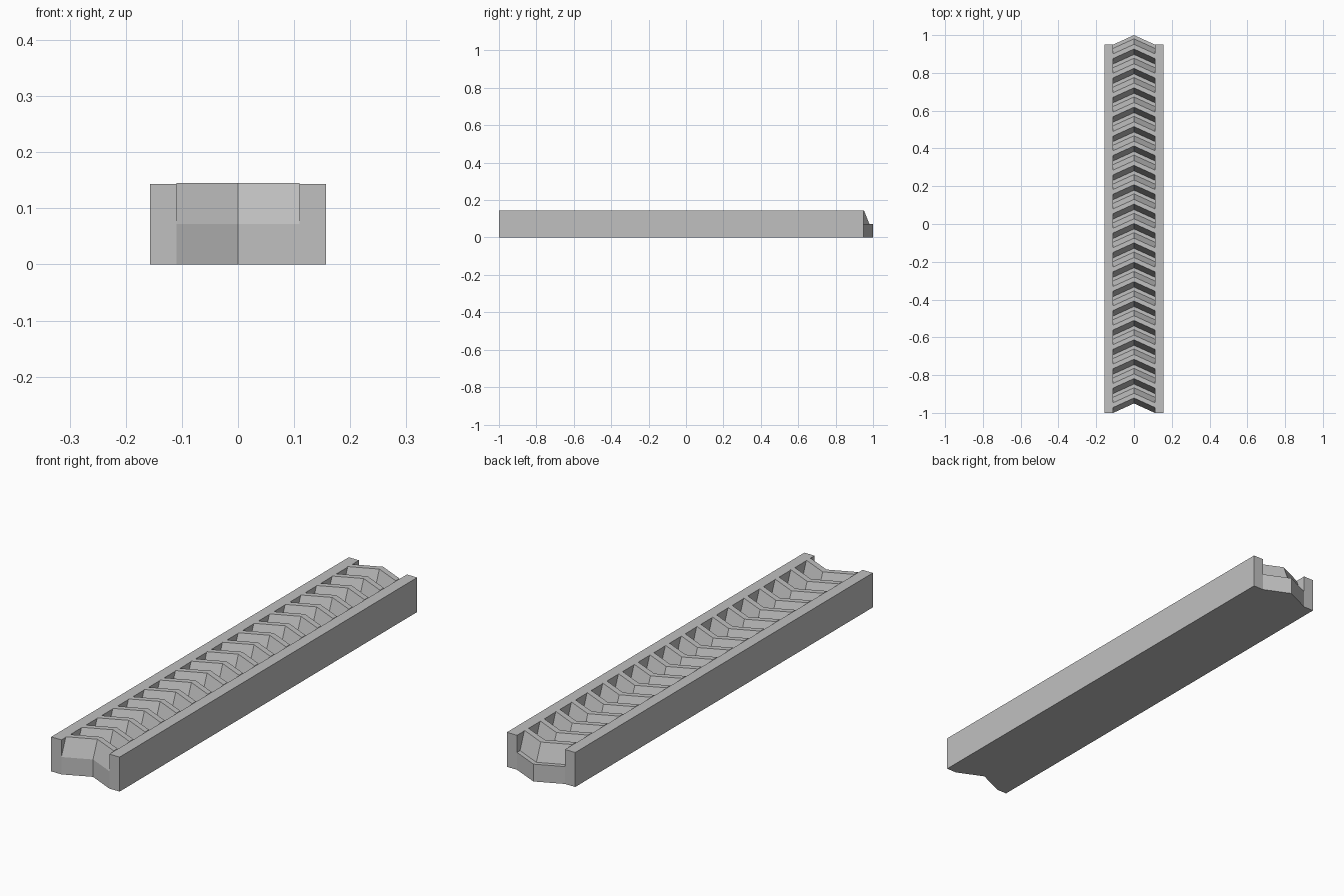
import bpy
import bmesh

cube = bpy.data.objects.get("Cube")
if cube:
    bpy.data.objects.remove(cube, do_unlink=True)

# Overall sizes
Y0, Y1 = -1.0, 0.95
INNER, OUTER = 0.11, 0.157
RAIL_TOP, ROOT, TIP = 0.143, 0.072, 0.145
SWEEP = 0.05
TEETH = 19
PITCH = (Y1 - Y0) / TEETH
FLANK, LAND = 0.029, 0.025

# Single flat material
grey = bpy.data.materials.new("plain grey")
grey.use_nodes = True
colour = (0.53, 0.53, 0.53, 1)
grey.diffuse_color = colour
grey.node_tree.nodes["Principled BSDF"].inputs["Base Color"].default_value = colour


def finish(name, bm):
    bmesh.ops.recalc_face_normals(bm, faces=bm.faces)
    mesh = bpy.data.meshes.new(name)
    bm.to_mesh(mesh)
    bm.free()
    mesh.materials.append(grey)
    obj = bpy.data.objects.new(name, mesh)
    bpy.context.collection.objects.link(obj)
    return obj


def loft(name, sections):
    """Skin matching closed sections and cap both ends."""
    bm = bmesh.new()
    rings = [[bm.verts.new(p) for p in s] for s in sections]
    for a, b in zip(rings, rings[1:]):
        for i in range(len(a)):
            j = (i + 1) % len(a)
            bm.faces.new((a[i], a[j], b[j], b[i]))
    bm.faces.new(rings[0])
    bm.faces.new(rings[-1])
    return finish(name, bm)


# Toothed centre: trapezoid teeth swept into a chevron
profile = [(Y0, 0), (Y0, ROOT)]
for n in range(TEETH):
    y = Y0 + n * PITCH
    profile += [(y + FLANK, TIP), (y + FLANK + LAND, TIP),
                (y + 2 * FLANK + LAND, ROOT), (y + PITCH, ROOT)]
profile.append((Y1, 0))

loft("herringbone_teeth",
     [[(x, y + shift, z) for y, z in profile]
      for x, shift in ((-INNER, 0), (0, SWEEP), (INNER, 0))])

# Plain rails on both sides
for name, side in (("left_rail", 1), ("right_rail", -1)):
    loft(name, [[(side * x, Y0, 0), (side * x, Y0, RAIL_TOP),
                 (side * x, Y1, RAIL_TOP), (side * x, Y1, 0)]
                for x in (INNER, OUTER)])
